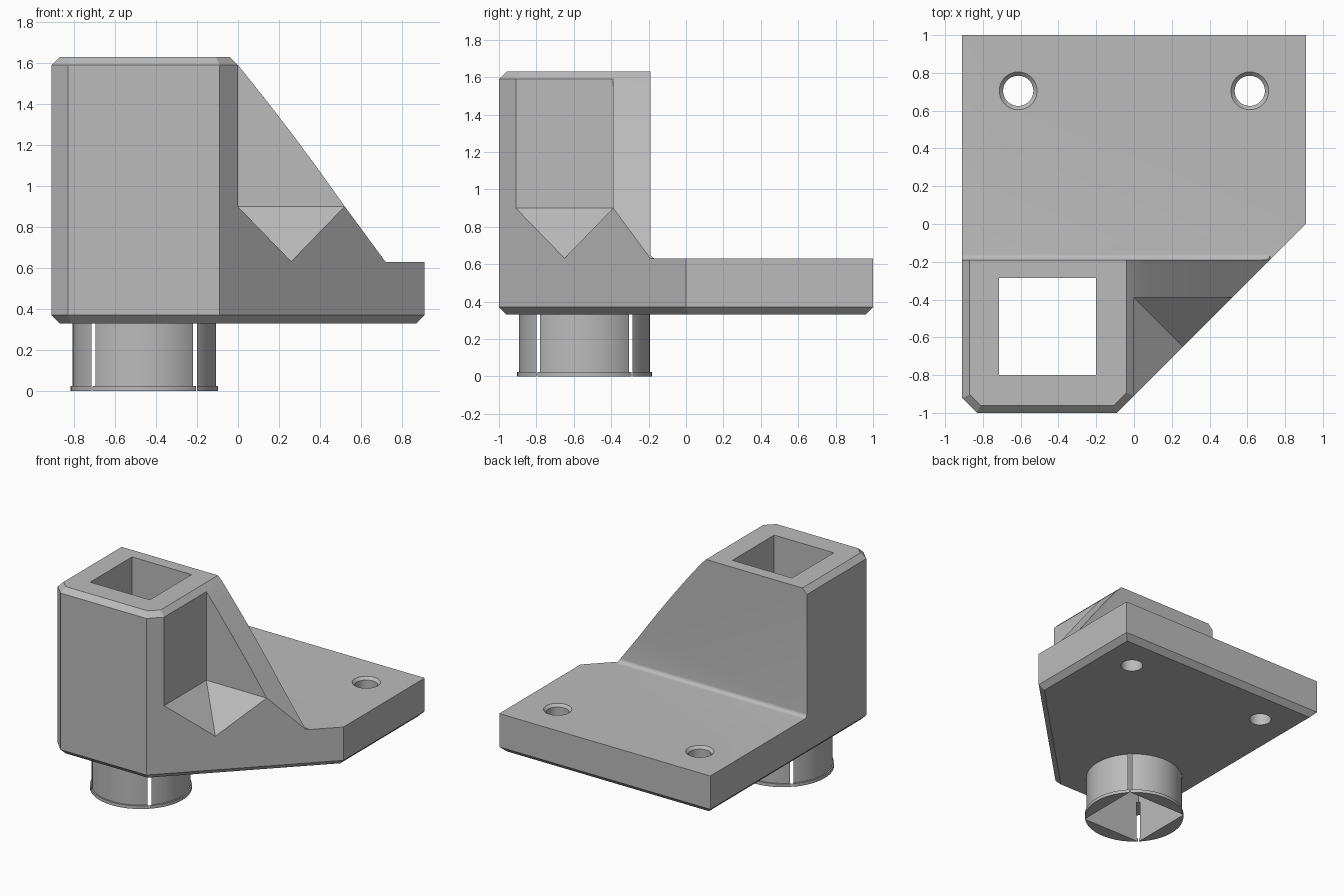
import bpy, bmesh
from math import pi, sin, cos
from mathutils import Vector, Matrix

cube = bpy.data.objects.get("Cube")
if cube:
    bpy.data.objects.remove(cube, do_unlink=True)

grey = bpy.data.materials.new("plain_grey")
grey.use_nodes = True
COLOUR = (0.5, 0.5, 0.5, 1)
grey.diffuse_color = COLOUR
grey.node_tree.nodes["Principled BSDF"].inputs["Base Color"].default_value = COLOUR

BASE, DECK, TOP, BEVEL = 0.33, 0.63, 1.63, 0.04
BACK, WEB = -0.19, -0.39           # back and front faces of the web
HOLE = Vector((-0.457, -0.543, 0)) # centre of the square socket


def finish(name, bm):
    bmesh.ops.recalc_face_normals(bm, faces=bm.faces)
    mesh = bpy.data.meshes.new(name)
    bm.to_mesh(mesh)
    bm.free()
    mesh.materials.append(grey)
    obj = bpy.data.objects.new(name, mesh)
    bpy.context.collection.objects.link(obj)
    return obj


def prism(bm, points, direction):
    """Extrude a flat outline along a direction."""
    face = bm.faces.new([bm.verts.new(p) for p in points])
    new = bmesh.ops.extrude_face_region(bm, geom=[face])["geom"]
    bmesh.ops.translate(bm, vec=direction,
                        verts=[v for v in new if isinstance(v, bmesh.types.BMVert)])


def prism_object(name, points, direction):
    bm = bmesh.new()
    prism(bm, points, direction)
    return finish(name, bm)


def cone(name, x, y, z0, z1, r0, r1, sides=64):
    bm = bmesh.new()
    bmesh.ops.create_cone(bm, cap_ends=True, segments=sides, radius1=r0, radius2=r1,
                          depth=z1 - z0, matrix=Matrix.Translation((x, y, (z0 + z1) / 2)))
    return finish(name, bm)


def cut(obj, cutter):
    cutter.hide_render = True
    mod = obj.modifiers.new("cut", 'BOOLEAN')
    mod.operation, mod.solver, mod.object = 'DIFFERENCE', 'EXACT', cutter
    bpy.context.view_layer.objects.active = obj
    bpy.ops.object.modifier_apply(modifier=mod.name)


def slice_off(bm, point, normal):
    """Remove everything beyond a plane and cap the cut."""
    res = bmesh.ops.bisect_plane(bm, geom=bm.verts[:] + bm.edges[:] + bm.faces[:],
                                 plane_co=point, plane_no=normal, clear_outer=True)
    edges = [e for e in res["geom_cut"] if isinstance(e, bmesh.types.BMEdge)]
    bmesh.ops.edgeloop_fill(bm, edges=edges)


# Body: plan outline, bevelled underneath all round and on top around the tower
outline = [(-0.91, 1), (-0.91, -0.92), (-0.83, -1), (-0.09, -1), (0.91, 0), (0.91, 1)]
bm = bmesh.new()
prism(bm, [(x, y, BASE) for x, y in outline], (0, 0, TOP - BASE))
for i, (x, y) in enumerate(outline):
    nx, ny = outline[(i + 1) % len(outline)]
    side = Vector((ny - y, x - nx, 0)).normalized()
    slice_off(bm, (x, y, BASE + BEVEL), side - Vector((0, 0, 1)))
    if i < 4:
        slice_off(bm, (x, y, TOP - BEVEL), side + Vector((0, 0, 1)))
body = finish("bracket_body", bm)

cutters = []

# Space above the rear deck, with a small fillet at the foot of the wall
R = 0.03
fillet = [(BACK + R - R * cos(a), DECK + R - R * sin(a))
          for a in (i * pi / 12 for i in range(7))]
rear = [(BACK, 2)] + fillet + [(1.2, DECK), (1.2, 2)]
cutters.append(prism_object("rear_space", [(-1.2, y, z) for y, z in rear], (2.4, 0, 0)))

# Space above the sloping web
slope = [(x, TOP - BEVEL - 1.22 * x - 0.2 * x * x) for x in (i * 0.52 / 8 for i in range(9))]
slope = [(-0.24, 1.83)] + slope + [(0.72, DECK), (1.2, DECK), (1.2, 1.83)]
cutters.append(prism_object("slope_space", [(x, -1.2, z) for x, z in slope], (0, 1.1, 0)))

# Corner pocket between tower and web, with a two-sided sloping floor
bm = bmesh.new()
for x, y, z in [(0, 0, 0.9), (1, 0, 0.9), (0, -1, 0.9), (1, -1, -0.13)]:
    bm.verts.new((x, WEB + y, z))
    bm.verts.new((x, WEB + y, 2))
bmesh.ops.convex_hull(bm, input=bm.verts)
cutters.append(finish("pocket_space", bm))

# Square socket right through the tower and the peg
H = 0.257
corners = [HOLE + Vector((sx * H, sy * H, -0.5)) for sx, sy in ((-1, -1), (1, -1), (1, 1), (-1, 1))]
socket = prism_object("socket_space", corners, (0, 0, 3))
cutters.append(socket)

# Screw holes with countersinks
for x in (-0.613, 0.613):
    cutters.append(cone("screw_space", x, 0.705, 0.2, 0.8, 0.08, 0.08, 48))
    cutters.append(cone("countersink_space", x, 0.705, DECK - 0.02, DECK + 0.02, 0.08, 0.12, 48))

for c in cutters:
    cut(body, c)

# Round split peg under the tower, with a thin lip
peg = cone("peg", HOLE.x, HOLE.y, 0.025, BASE, 0.35, 0.35, 96)
lip = cone("peg_lip", HOLE.x, HOLE.y, 0, 0.025, 0.36, 0.36, 96)
for part in (peg, lip):
    cut(part, socket)

for c in cutters:
    bpy.data.objects.remove(c, do_unlink=True)

# Smooth the curved faces and keep the edges sharp
for part in (body, peg, lip):
    bpy.ops.object.select_all(action='DESELECT')
    part.select_set(True)
    bpy.context.view_layer.objects.active = part
    bpy.ops.object.shade_smooth_by_angle(angle=pi / 6)
